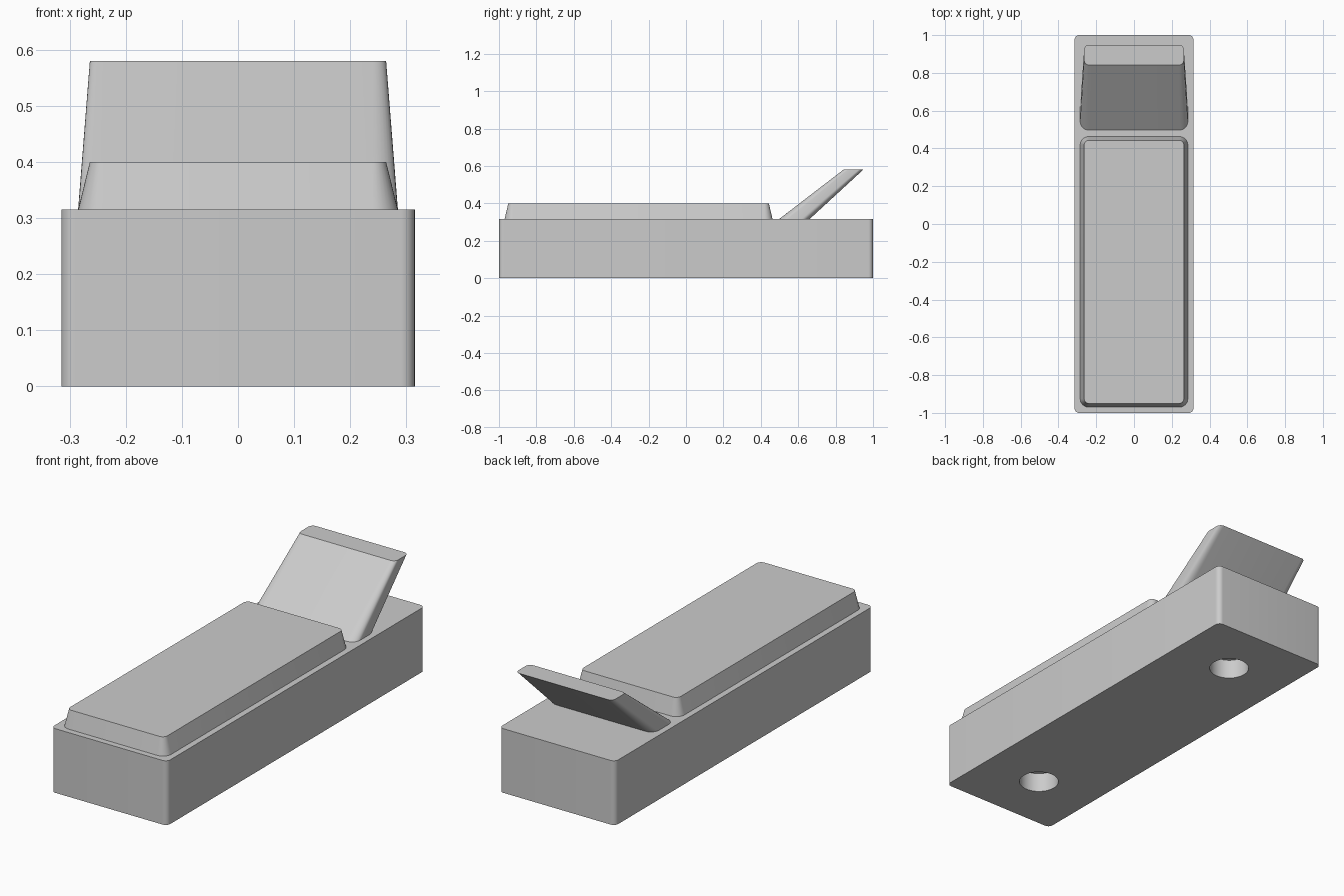
import bpy, bmesh, math

if "Cube" in bpy.data.objects:
    bpy.data.objects.remove(bpy.data.objects["Cube"], do_unlink=True)

# One plain grey for the whole model
grey = bpy.data.materials.new("light grey")
grey.use_nodes = True
colour = (0.6, 0.6, 0.6, 1)
grey.diffuse_color = colour
grey.node_tree.nodes["Principled BSDF"].inputs["Base Color"].default_value = colour

STEPS = 8  # segments per rounded corner


def rounded_ring(bm, half_width, y0, y1, z, radius):
    """Ring of vertices around a rounded rectangle, counter-clockwise."""
    ring = []
    corners = [(1, y1, 0), (-1, y1, 1), (-1, y0, 2), (1, y0, 3)]
    for side, y, quarter in corners:
        cx = side * (half_width - radius)
        cy = y - radius if y == y1 else y + radius
        for i in range(STEPS + 1):
            a = (quarter + i / STEPS) * math.pi / 2
            ring.append(bm.verts.new((cx + radius * math.cos(a), cy + radius * math.sin(a), z)))
    return ring


def smooth(obj):
    bpy.ops.object.select_all(action="DESELECT")
    obj.select_set(True)
    bpy.context.view_layer.objects.active = obj
    bpy.ops.object.shade_smooth_by_angle(angle=math.radians(30))


def loft(name, bottom, top):
    """Solid between two rounded rectangles."""
    bm = bmesh.new()
    low = rounded_ring(bm, *bottom)
    high = rounded_ring(bm, *top)
    n = len(low)
    for i in range(n):
        j = (i + 1) % n
        bm.faces.new((low[i], low[j], high[j], high[i]))
    bm.faces.new(low[::-1])
    bm.faces.new(high)
    mesh = bpy.data.meshes.new(name)
    bm.to_mesh(mesh)
    bm.free()
    mesh.materials.append(grey)
    obj = bpy.data.objects.new(name, mesh)
    bpy.context.collection.objects.link(obj)
    return obj


BASE_TOP = 0.315

# Each part: half width, y range, height, corner radius at bottom and top
base = loft("base", (0.315, -1, 1, 0, 0.025), (0.315, -1, 1, BASE_TOP, 0.025))
pad = loft("seat_pad", (0.285, -0.97, 0.463, BASE_TOP, 0.045),
           (0.264, -0.95, 0.443, 0.40, 0.025))
rest = loft("backrest", (0.285, 0.497, 0.66, BASE_TOP, 0.045),
            (0.264, 0.842, 0.948, 0.58, 0.025))

# Blind round sockets in the underside
DEPTH = 0.097
for y in (-0.7, 0.7):
    bpy.ops.mesh.primitive_cylinder_add(vertices=48, radius=0.092, depth=2 * DEPTH,
                                        location=(0, y, 0))
    cutter = bpy.context.object
    cutter.name = "socket_cutter"
    cutter.hide_render = True
    cutter.data.materials.append(grey)
    cut = base.modifiers.new("socket", "BOOLEAN")
    cut.operation = "DIFFERENCE"
    cut.solver = "EXACT"
    cut.object = cutter
    bpy.context.view_layer.objects.active = base
    bpy.ops.object.modifier_apply(modifier=cut.name)
    bpy.data.objects.remove(cutter, do_unlink=True)

for part in (base, pad, rest):
    smooth(part)
